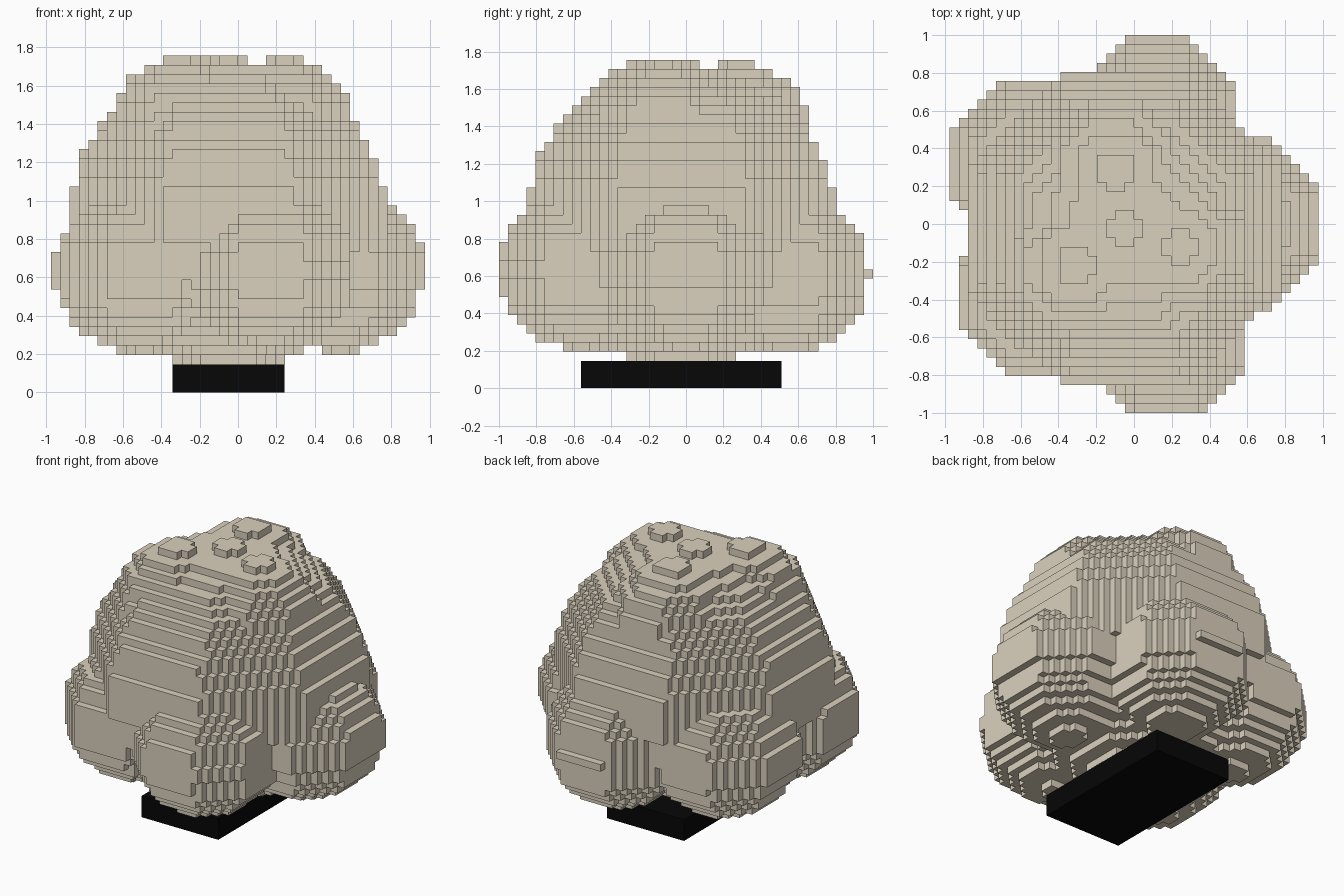
import bpy, bmesh, math
from mathutils import Vector

if "Cube" in bpy.data.objects:
    bpy.data.objects.remove(bpy.data.objects["Cube"])

U = 2 / 41                                  # size of one block
NX, NY, NZ = 40, 41, 33
ORIGIN = Vector((-NX * U / 2, -1.0, 3 * U))  # lower corner of the block grid


def material(name, rgb):
    m = bpy.data.materials.new(name)
    m.diffuse_color = (*rgb, 1)
    m.use_nodes = True
    m.node_tree.nodes["Principled BSDF"].inputs["Base Color"].default_value = m.diffuse_color
    return m


cream = material("warm_cream", (0.70, 0.63, 0.505))
black = material("soft_black", (0.002, 0.002, 0.002))

# Eight-sided rounded masses: centre, half width across flats, half height
masses = [
    ((-0.05, -0.025, 0.925), 0.822, 0.812),    # main dome
    ((-0.10, 0.28, 1.37), 0.375, 0.375),       # crown bulges
    ((0.24, -0.12, 1.37), 0.375, 0.375),
    ((-0.30, -0.22, 1.37), 0.375, 0.375),
    ((0.52, 0.00, 0.635), 0.45, 0.427),        # ring of five lower lobes
    ((0.115, 0.54, 0.61), 0.437, 0.427),
    ((-0.52, 0.32, 0.635), 0.44, 0.427),
    ((-0.495, -0.378, 0.63), 0.435, 0.427),
    ((0.165, -0.568, 0.64), 0.435, 0.427),
]


def inside(p):
    for (x, y, z), r, h in masses:
        dx, dy = abs(p.x - x), abs(p.y - y)
        d = max(dx, dy, (dx + dy) / math.sqrt(2))   # octagonal distance
        if (d / r) ** 2 + ((p.z - z) / h) ** 2 <= 1:
            return True
    return False


def mesh_object(name, bm, mat):
    me = bpy.data.meshes.new(name)
    bm.to_mesh(me)
    bm.free()
    me.materials.append(mat)
    ob = bpy.data.objects.new(name, me)
    bpy.context.collection.objects.link(ob)
    return ob


# Fill the grid with blocks
cells = {(i, j, k) for i in range(NX) for j in range(NY) for k in range(NZ)
         if inside(ORIGIN + U * Vector((i + 0.5, j + 0.5, k + 0.5)))}

# Lobed body: keep only the outward block sides
bm = bmesh.new()
verts = {}


def corner(c):
    if c not in verts:
        verts[c] = bm.verts.new(ORIGIN + U * Vector(c))
    return verts[c]


for cell in cells:
    for axis in range(3):
        a, b = (axis + 1) % 3, (axis + 2) % 3
        for side in (0, 1):
            near = list(cell)
            near[axis] += 2 * side - 1
            if tuple(near) in cells:
                continue
            quad = []
            for da, db in ((0, 0), (1, 0), (1, 1), (0, 1)):
                c = list(cell)
                c[axis] += side
                c[a] += da
                c[b] += db
                quad.append(corner(tuple(c)))
            bm.faces.new(quad if side else quad[::-1])

# Merge coplanar block sides into larger flat faces
bmesh.ops.dissolve_limit(bm, angle_limit=math.radians(1),
                         verts=bm.verts[:], edges=bm.edges[:])
mesh_object("lobed_body", bm, cream)

# Flat rectangular base
bm = bmesh.new()
bmesh.ops.create_cube(bm, size=1)
for v in bm.verts:
    v.co = Vector((-0.05 + v.co.x * 12 * U, -0.025 + v.co.y * 22 * U,
                   (v.co.z + 0.5) * 3 * U))
mesh_object("base_block", bm, black)
